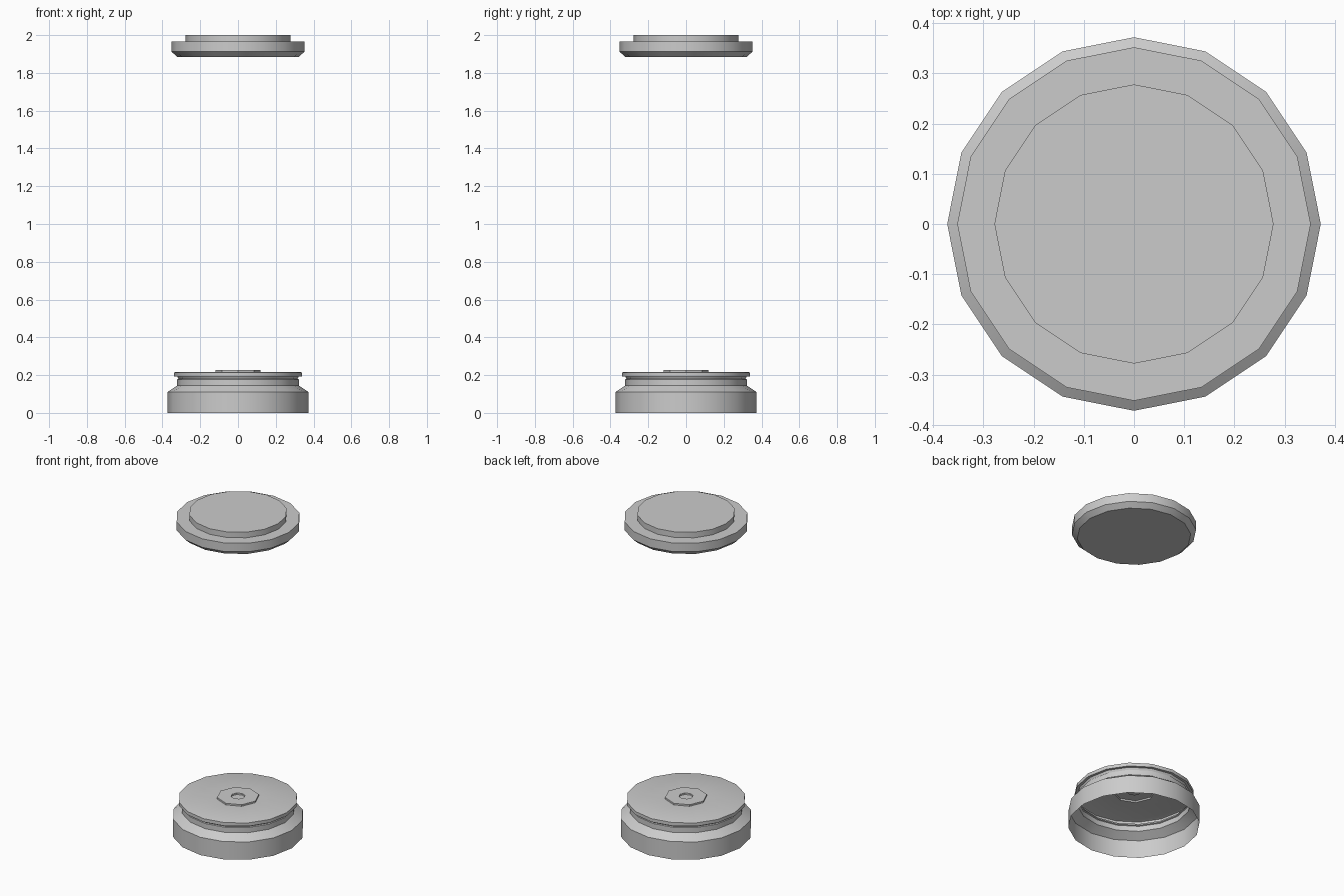
import bpy, bmesh
from math import cos, sin, pi, radians

cube = bpy.data.objects.get("Cube")
if cube:
    bpy.data.objects.remove(cube, do_unlink=True)

SIDES = 16

grey = bpy.data.materials.new("plain grey")
grey.use_nodes = True
colour = (0.6, 0.6, 0.6, 1)
grey.diffuse_color = colour
grey.node_tree.nodes["Principled BSDF"].inputs["Base Color"].default_value = colour


def ring(bm, radius, z, octagon=False):
    """A ring of points; an octagon places every second point mid-side."""
    verts = []
    for i in range(SIDES):
        a = 2 * pi * i / SIDES
        r = radius * cos(pi / 8) if octagon and i % 2 else radius
        verts.append(bm.verts.new((r * cos(a), r * sin(a), z)))
    return verts


def lathe(name, profile, cap_bottom):
    """Join rings from bottom to top, closing the last one."""
    bm = bmesh.new()
    rings = [ring(bm, *p) for p in profile]
    for low, high in zip(rings, rings[1:]):
        for i in range(SIDES):
            j = (i + 1) % SIDES
            bm.faces.new((low[i], low[j], high[j], high[i]))
    bm.faces.new(rings[-1])
    if cap_bottom:
        bm.faces.new(rings[0][::-1])
    mesh = bpy.data.meshes.new(name)
    bm.to_mesh(mesh)
    bm.free()
    mesh.materials.append(grey)
    obj = bpy.data.objects.new(name, mesh)
    bpy.context.collection.objects.link(obj)
    bpy.ops.object.select_all(action="DESELECT")
    obj.select_set(True)
    bpy.context.view_layer.objects.active = obj
    bpy.ops.object.shade_smooth_by_angle(angle=radians(30))
    return obj


# Hollow base: skirt, shoulder, neck, flange, plate, octagonal boss with a socket
lathe("base", [
    (0.372, 0), (0.372, 0.111),
    (0.322, 0.145), (0.322, 0.177),
    (0.315, 0.18), (0.322, 0.193),
    (0.338, 0.193), (0.338, 0.214), (0.328, 0.217),
    (0.12, 0.217, True), (0.12, 0.227, True),
    (0.04, 0.227, True), (0.04, 0.217, True),
], cap_bottom=False)

# Floating lid: bevelled underside, rim and raised top disc
lathe("lid", [
    (0.322, 1.885), (0.352, 1.912), (0.352, 1.965),
    (0.278, 1.965), (0.278, 2.0),
], cap_bottom=True)
